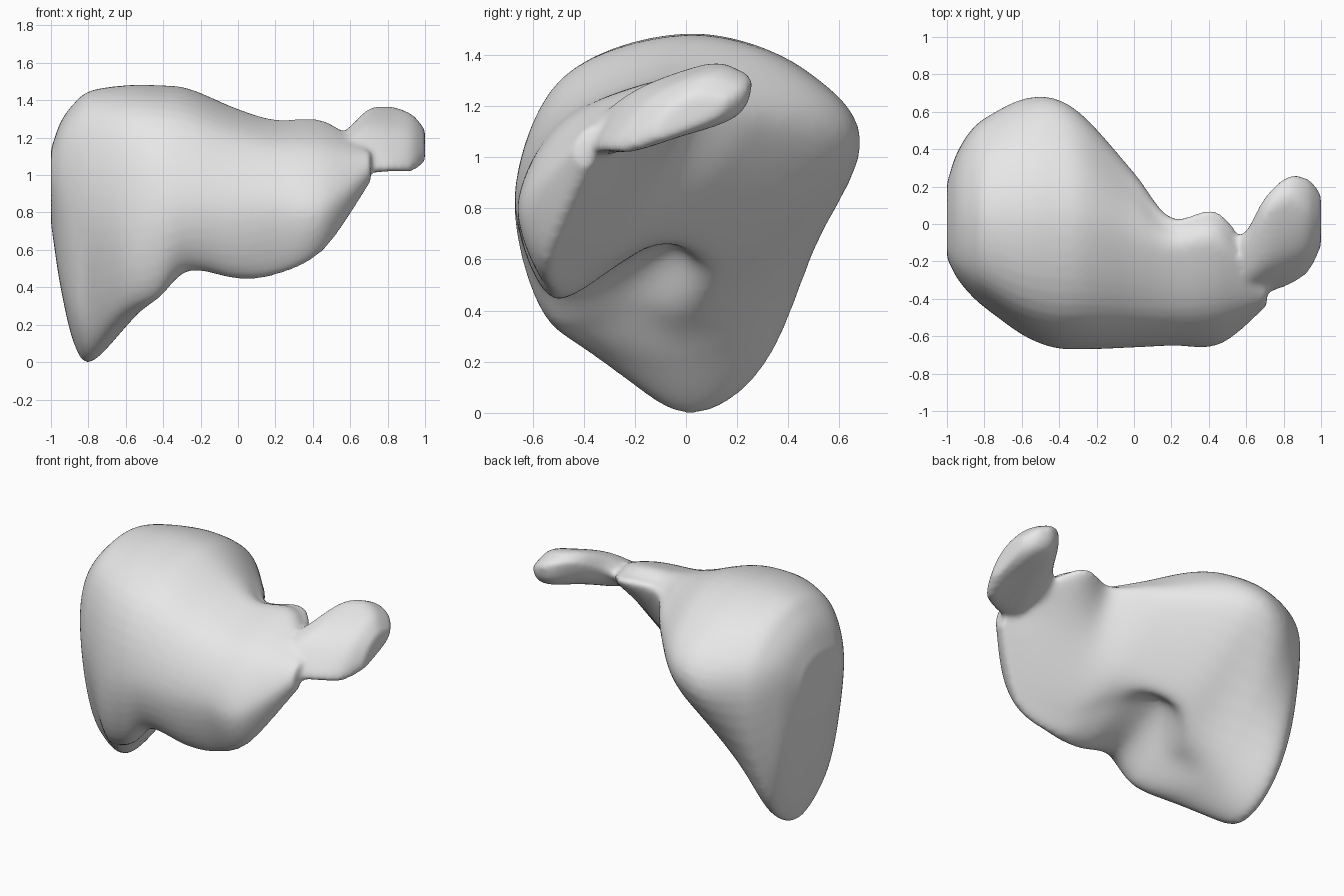
import bpy, bmesh
from mathutils import Vector

# Cross-sections in hundredths: x, then (y, z) of
# top, back, hollow underside, lowest point, front lower edge, front
MAIN_LOBES = [
    (-100, 3, 114, 22, 100, 17, 86, 6, 74, -8, 82, -18, 98),
    (-95, 3, 128, 37, 100, 32, 62, 9, 42, -14, 48, -28, 90),
    (-88, 3, 138, 49, 98, 34, 34, 5, 11, -23, 28, -37, 84),
    (-79, 3, 145, 57, 97, 34, 25, 3, 0, -25, 20, -45, 80),
    (-60, 2, 148, 66, 97, 25, 35, -6, 19, -46, 30, -59, 80),
    (-43, 1, 148, 66, 101, 12, 43, -20, 41, -53, 36, -66, 82),
    (-26, -1, 146, 56, 106, 14, 59, -8, 65, -51, 49, -67, 84),
    (0, -10, 135, 27, 112, 0, 76, -22, 62, -52, 45, -66, 82),
    (20, -16, 129, 3, 119, -14, 83, -39, 56, -54, 48, -65, 83),
    (46, -15, 128, 5, 122, -19, 98, -45, 68, -56, 61, -64, 84),
    (71, -37, 112, -30, 109, -33, 104, -37, 97, -41, 97, -44, 102),
]
LEFT_TIP = [
    (50, -18, 118, -8, 115, -15, 108, -25, 103, -34, 103, -37, 108),
    (60, -14, 126, -3, 122, -10, 113, -24, 105, -34, 101, -38, 107),
    (70, 3, 135, 14, 131, 7, 118, -15, 106, -33, 101, -36, 107),
    (82, 10, 136, 25, 130, 19, 117, -8, 108, -29, 102, -32, 107),
    (93, 6, 132, 24, 126, 18, 115, -5, 107, -22, 102, -25, 107),
    (100, 3, 124, 16, 122, 12, 116, 0, 110, -10, 107, -12, 111),
]


def spline(a, b, c, d, t):
    """Smooth curve from b to c, for vectors of any length."""
    return [0.5 * (2 * q + (r - p) * t + (2 * p - 5 * q + 4 * r - s) * t ** 2
                   + (3 * q - p - 3 * r + s) * t ** 3)
            for p, q, r, s in zip(a, b, c, d)]


def shoulder(top, side, full):
    """Rounded corner between the top and a side point."""
    return (top[0] + full * (side[0] - top[0]), side[1] + full * (top[1] - side[1]))


def ring(station, steps=7):
    """Closed outline of one cross-section; its front gets flatter to the left."""
    x, vals = station[0], station[1:]
    top, back, hollow, low, edge, front = zip(vals[::2], vals[1::2])
    pts = [top, shoulder(top, back, 0.7), back, hollow, low, edge, front,
           shoulder(top, front, 0.7 - 0.0009 * x)]
    n = len(pts)
    out = []
    for i in range(n):
        for k in range(steps):
            y, z = spline(pts[i - 1], pts[i], pts[(i + 1) % n], pts[(i + 2) % n], k / steps)
            out.append(Vector((x, y, z)) / 100)
    return out


def loft(bm, stations, steps=8):
    """Closed skin through a row of cross-sections."""
    last = len(stations) - 1
    rings = []
    for i in range(last):
        quad = [stations[max(0, min(last, i + j))] for j in (-1, 0, 1, 2)]
        rings += [ring(spline(*quad, k / steps)) for k in range(steps)]
    rings.append(ring(stations[last]))
    loops = [[bm.verts.new(p) for p in r] for r in rings]
    for a, b in zip(loops, loops[1:]):
        for i in range(len(a)):
            bm.faces.new((a[i - 1], a[i], b[i], b[i - 1]))
    bm.faces.new(loops[0])
    bm.faces.new(loops[-1][::-1])


old = bpy.data.objects.get("Cube")
if old:
    bpy.data.objects.remove(old, do_unlink=True)

# Main lobes, with the left tip growing out of them
bm = bmesh.new()
loft(bm, MAIN_LOBES)
loft(bm, LEFT_TIP)
bmesh.ops.recalc_face_normals(bm, faces=bm.faces)
mesh = bpy.data.meshes.new("organ_body")
bm.to_mesh(mesh)
bm.free()
body = bpy.data.objects.new("organ_body", mesh)
bpy.context.collection.objects.link(body)

# Fuse everything into one soft skin
fuse = body.modifiers.new("fuse", 'REMESH')
fuse.mode = 'VOXEL'
fuse.voxel_size = 0.016
soften = body.modifiers.new("soften", 'SMOOTH')
soften.factor = 0.5
soften.iterations = 10
graph = bpy.context.evaluated_depsgraph_get()
skin = bpy.data.meshes.new_from_object(body.evaluated_get(graph))
body.modifiers.clear()
body.data = skin
bpy.data.meshes.remove(mesh)

# Plain grey surface
grey = bpy.data.materials.new("light_grey")
grey.use_nodes = True
colour = (0.8, 0.8, 0.8, 1)
grey.diffuse_color = colour
grey.node_tree.nodes["Principled BSDF"].inputs["Base Color"].default_value = colour
skin.materials.clear()
skin.materials.append(grey)
for face in skin.polygons:
    face.use_smooth = True
    face.material_index = 0
